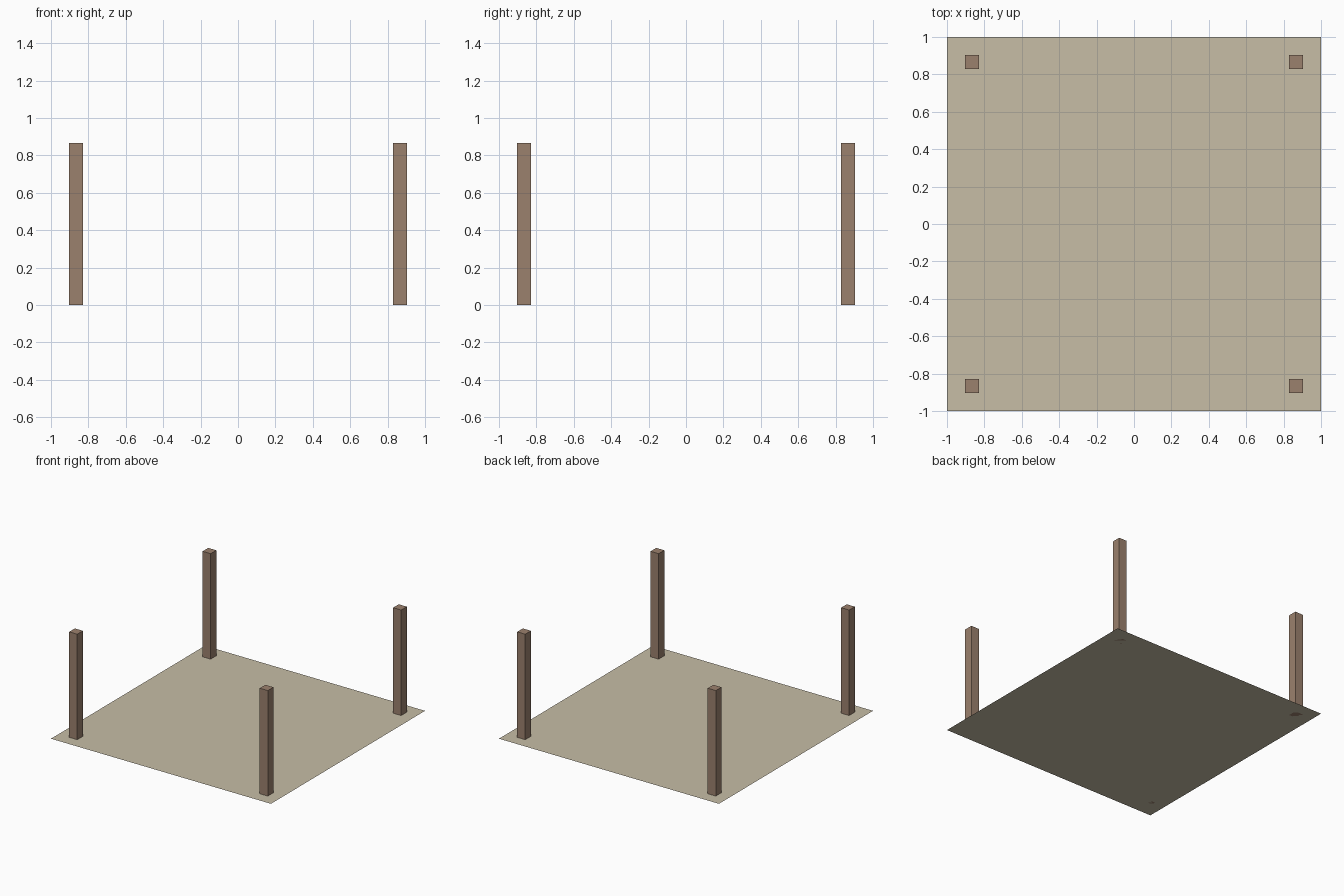
import bpy

if "Cube" in bpy.data.objects:
    bpy.data.objects.remove(bpy.data.objects["Cube"])

HEIGHT = 0.867
WIDTH = 0.073
OFFSET = 0.866


def material(name, color):
    mat = bpy.data.materials.new(name)
    mat.diffuse_color = color
    mat.use_nodes = True
    mat.node_tree.nodes["Principled BSDF"].inputs["Base Color"].default_value = mat.diffuse_color
    return mat


floor_mat = material("sand", (0.57, 0.51, 0.38, 1))
post_mat = material("wood", (0.33, 0.22, 0.155, 1))

# Flat square floor sheet
bpy.ops.mesh.primitive_plane_add(size=2)
floor = bpy.context.object
floor.name = "floor"
floor.data.materials.append(floor_mat)

# Square corner posts standing on the floor
for y_name, sy in (("front", -1), ("back", 1)):
    for x_name, sx in (("left", -1), ("right", 1)):
        bpy.ops.mesh.primitive_cube_add(
            size=1, location=(sx * OFFSET, sy * OFFSET, HEIGHT / 2))
        post = bpy.context.object
        post.name = f"{y_name}_{x_name}_post"
        post.scale = (WIDTH, WIDTH, HEIGHT)
        bpy.ops.object.transform_apply(location=False, rotation=False, scale=True)
        post.data.materials.append(post_mat)
